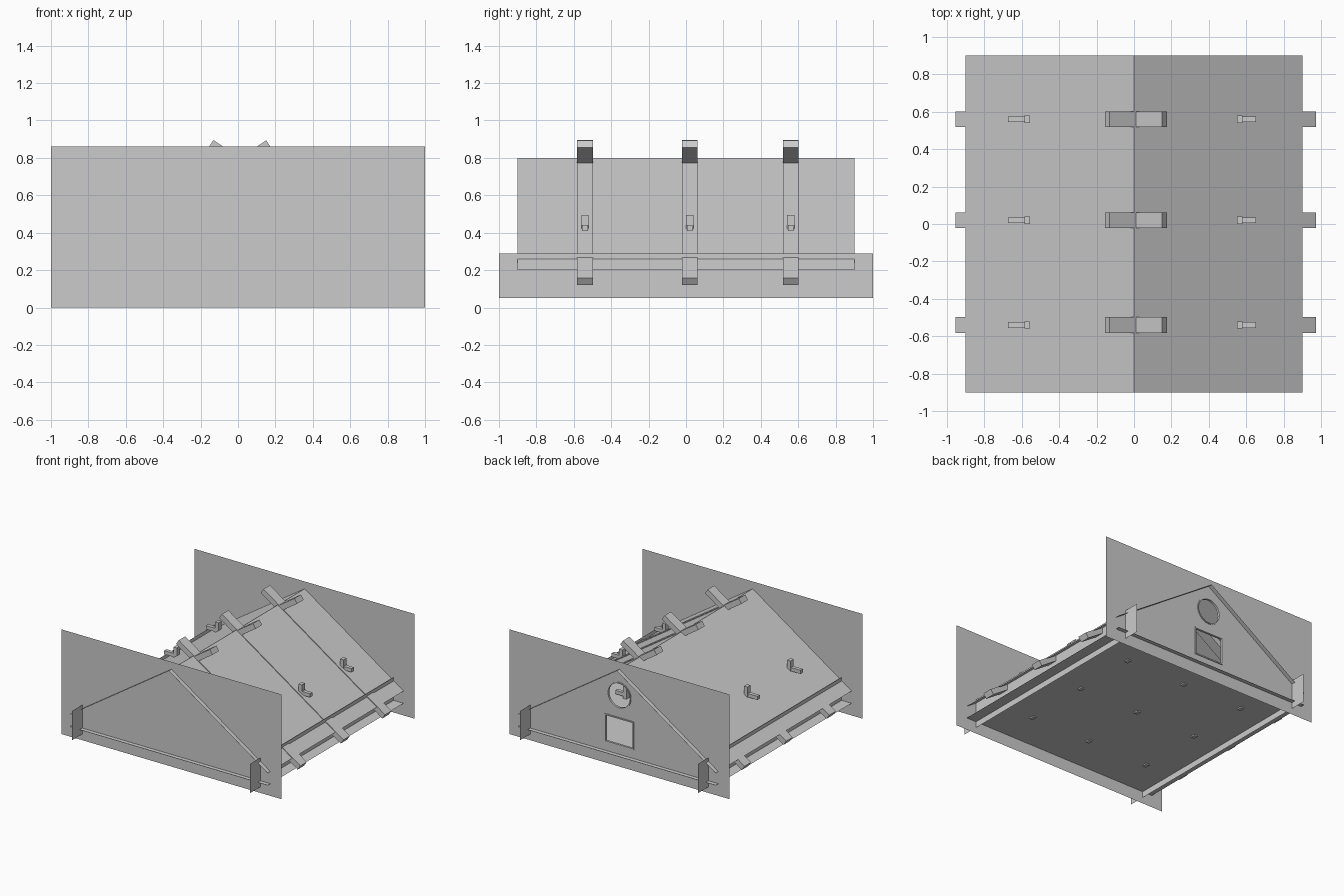
import bpy, bmesh
from math import atan2, cos, sin, pi
from mathutils import Matrix, Vector

if "Cube" in bpy.data.objects:
    bpy.data.objects.remove(bpy.data.objects["Cube"])


def add_object(name, bm):
    mesh = bpy.data.meshes.new(name)
    bm.to_mesh(mesh)
    bm.free()
    ob = bpy.data.objects.new(name, mesh)
    bpy.context.collection.objects.link(ob)
    return ob


def sheet(name, corners):
    bm = bmesh.new()
    bm.faces.new([bm.verts.new(c) for c in corners])
    return add_object(name, bm)


def add_box(bm, lo, hi):
    lo, hi = Vector(lo), Vector(hi)
    m = Matrix.Translation((lo + hi) / 2) @ Matrix.Diagonal((*(hi - lo), 1))
    bmesh.ops.create_cube(bm, size=1, matrix=m)


def add_loop(bm, pts, y):
    vs = [bm.verts.new((x, y, z)) for x, z in pts]
    return [bm.edges.new((vs[i], vs[(i + 1) % len(vs)])) for i in range(len(vs))]


def rect(x, z0, z1):
    return [(-x, z0), (x, z0), (x, z1), (-x, z1)]


def circle(r, z, n=32):
    return [(r * cos(2 * pi * i / n), z + r * sin(2 * pi * i / n)) for i in range(n)]


def frame(name, outer, inner, y0, y1):
    # closed ring with a rectangular section
    bm = bmesh.new()
    n = len(outer)
    rings = [[bm.verts.new((x, y, z)) for x, z in pts]
             for pts, y in ((outer, y0), (outer, y1), (inner, y1), (inner, y0))]
    for k in range(4):
        a, b = rings[k], rings[(k + 1) % 4]
        for i in range(n):
            j = (i + 1) % n
            bm.faces.new((a[i], a[j], b[j], b[i]))
    bmesh.ops.recalc_face_normals(bm, faces=bm.faces)
    return add_object(name, bm)


WALL_Y, EDGE = 0.865, 0.9
ROWS = (-0.54, 0.02, 0.56)

# Gable walls: plain front, back with round and square openings
sheet("front_wall", [(x, -WALL_Y, z) for x, z in rect(1, 0, 0.86)])
bm = bmesh.new()
edges = []
for pts in (rect(1, 0, 0.86), circle(0.105, 0.585), rect(0.13, 0.175, 0.4)):
    edges += add_loop(bm, pts, WALL_Y)
bmesh.ops.triangle_fill(bm, use_beauty=True, use_dissolve=False,
                        edges=edges, normal=(0, 1, 0))
add_object("back_wall", bm)
frame("round_window_frame", circle(0.108, 0.585), circle(0.099, 0.585),
      WALL_Y - 0.012, WALL_Y + 0.006)
frame("square_window_frame", rect(0.133, 0.172, 0.403), rect(0.123, 0.182, 0.393),
      WALL_Y - 0.012, WALL_Y + 0.006)

# Low side walls, floor and roof slopes
for side, s in (("left", -1), ("right", 1)):
    sheet(side + "_wall", [(s * 0.81, y, z) for y, z in
                           ((-s, 0.05), (s, 0.05), (s, 0.29), (-s, 0.29))])
    sheet(side + "_roof", [(0, -s * EDGE, 0.8), (s * EDGE, -s * EDGE, 0.2),
                           (s * EDGE, s * EDGE, 0.2), (0, s * EDGE, 0.8)])
sheet("floor", [(-EDGE, -EDGE, 0.1), (EDGE, -EDGE, 0.1),
                (EDGE, EDGE, 0.1), (-EDGE, EDGE, 0.1)])

# Sloping battens that cross at the ridge
slope = atan2(0.6, 0.9)
length = 1.105 / cos(slope)
for side, s, tip in (("right", 1, (-0.131, 0.895)), ("left", -1, (0.151, 0.894))):
    for y in ROWS:
        bm = bmesh.new()
        add_box(bm, (0, -0.042, -0.045), (length, 0.042, 0))
        m = Matrix.Translation((tip[0], y, tip[1])) @ Matrix.Rotation(slope, 4, 'Y')
        if s < 0:
            m = (Matrix.Translation((tip[0], y, tip[1]))
                 @ Matrix.Rotation(pi, 4, 'Z') @ Matrix.Rotation(slope, 4, 'Y'))
        bmesh.ops.transform(bm, matrix=m, verts=bm.verts)
        add_object(side + "_roof_batten", bm)


def hook(name, x, y, z, s, reach):
    # upright post with a narrower foot pointing outward
    bm = bmesh.new()
    xs = sorted((x, x + s * 0.03))
    add_box(bm, (xs[0], y - 0.02, z), (xs[1], y + 0.02, z + 0.11))
    xs = sorted((x + s * 0.01, x + s * reach))
    add_box(bm, (xs[0], y - 0.015, z + 0.025), (xs[1], y + 0.015, z + 0.055))
    add_object(name, bm)


# Hooks on the roof and on the floor
for y in ROWS:
    hook("right_roof_hook", 0.55, y, 0.385, 1, 0.102)
    hook("left_roof_hook", -0.556, y, 0.385, -1, 0.118)
    for x in (-0.585, -0.03, 0.515):
        hook("floor_hook", x, y, 0.09, 1, 0.102)
